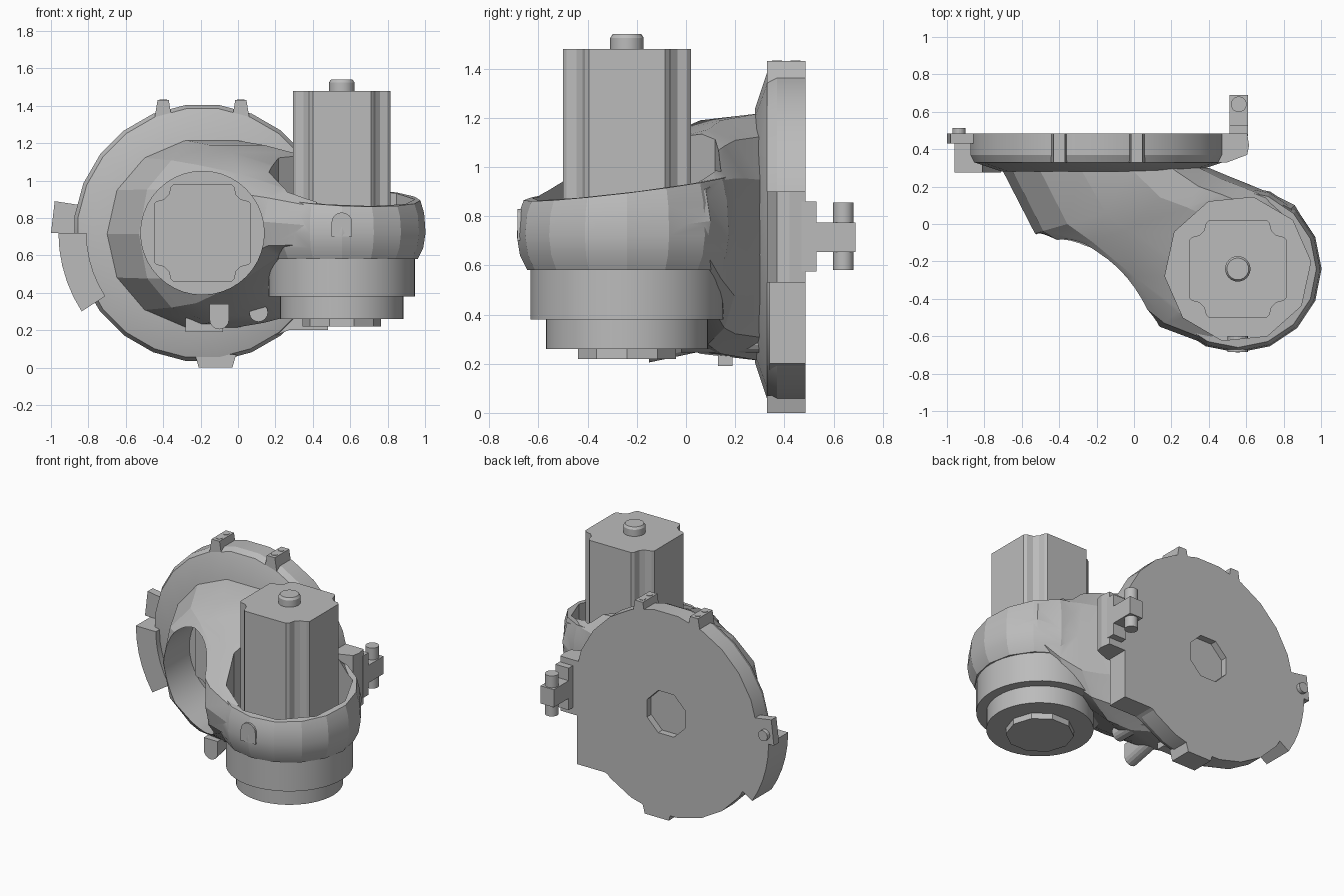
import bpy
import bmesh
from math import sin, cos, pi, radians, copysign

if "Cube" in bpy.data.objects:
    bpy.data.objects.remove(bpy.data.objects["Cube"], do_unlink=True)

grey = bpy.data.materials.new("plain_grey")
grey.use_nodes = True
grey.diffuse_color = (0.5, 0.5, 0.5, 1)
grey.node_tree.nodes["Principled BSDF"].inputs["Base Color"].default_value = (0.5, 0.5, 0.5, 1)

HUB_X, HUB_Z = -0.19, 0.72      # centre of the round base plate
MOT_X, MOT_Y = 0.555, -0.24     # centre of the motor
BACK = 0.485                    # rear plane of the base plate


def loft(name, rings):
    """Closed solid through rings that share a point count."""
    bm = bmesh.new()
    vs = [[bm.verts.new(p) for p in ring] for ring in rings]
    n = len(vs[0])
    for a, b in zip(vs, vs[1:]):
        for i in range(n):
            j = (i + 1) % n
            bm.faces.new((a[i], a[j], b[j], b[i]))
    bm.faces.new(vs[0])
    bm.faces.new(vs[-1])
    bmesh.ops.recalc_face_normals(bm, faces=bm.faces)
    mesh = bpy.data.meshes.new(name)
    bm.to_mesh(mesh)
    bm.free()
    mesh.materials.append(grey)
    ob = bpy.data.objects.new(name, mesh)
    bpy.context.collection.objects.link(ob)
    return ob


def prism(name, outline, axis, a, b):
    """Extrude a flat outline from a to b along y or z."""
    place = {"y": lambda u, v, w: (u, w, v),
             "z": lambda u, v, w: (u, v, w)}[axis]
    return loft(name, [[place(u, v, w) for u, v in outline] for w in (a, b)])


def circle(u, v, r, n=32, turn=0.0):
    return [(u + r * cos(2 * pi * i / n + turn), v + r * sin(2 * pi * i / n + turn))
            for i in range(n)]


def rect(u0, u1, v0, v1):
    return [(u0, v0), (u1, v0), (u1, v1), (u0, v1)]


def motor_outline(u, v):
    """Square with a scooped notch at each corner."""
    half = [(0.26, 0.155), (0.245, 0.17), (0.205, 0.18)]
    corner = half + [(y, x) for x, y in reversed(half)]
    pts = []
    for k in range(4):
        c, s = round(cos(k * pi / 2)), round(sin(k * pi / 2))
        pts += [(u + x * c - y * s, v + x * s + y * c) for x, y in corner]
    return pts


def boolean(target, tool, operation):
    tool.hide_render = True
    mod = target.modifiers.new(operation.lower(), "BOOLEAN")
    mod.operation, mod.object, mod.solver = operation, tool, "EXACT"
    bpy.context.view_layer.objects.active = target
    bpy.ops.object.modifier_apply(modifier=mod.name)
    bpy.data.objects.remove(tool, do_unlink=True)


# Round base plate with a recess in the back and a square lower corner
plate = loft("base_plate", [
    [(x, y, z) for x, z in circle(HUB_X, HUB_Z, r, 24, pi / 24)]
    for r, y in ((0.69, BACK), (0.69, 0.37), (0.67, 0.33), (0.52, 0.28))])
boolean(plate, prism("recess", circle(HUB_X, HUB_Z, 0.155, 8, pi / 8), "y", 0.44, 0.6),
        "DIFFERENCE")
prism("plate_corner", [(0.1, 0.4), (0.1, 0.13), (0.27, 0.2), (0.48, 0.2), (0.48, 0.6), (0.3, 0.6)],
      "y", 0.34, BACK)

# Arm: left edge, right edge, bottom, top and squareness of each section
stations = [
    ((-0.71, 0.30), (0.40, 0.30), 0.20, 1.23, 0.95),
    ((-0.53, -0.05), (0.52, 0.25), 0.23, 1.20, 0.85),
    ((-0.37, -0.15), (0.62, 0.21), 0.27, 1.16, 0.75),
    ((-0.11, -0.35), (0.74, 0.16), 0.40, 1.09, 0.65),
    ((0.14, -0.55), (0.86, 0.10), 0.57, 0.99, 0.6),
    ((0.38, -0.64), (0.95, -0.05), 0.59, 0.93, 0.6),
]


def section(left, right, low, high, power):
    ring = []
    for i in range(14):
        t = 2 * pi * i / 14
        u = copysign(abs(cos(t)) ** power, cos(t)) / 2 + 0.5
        v = copysign(abs(sin(t)) ** power, sin(t)) / 2 + 0.5
        ring.append((left[0] + (right[0] - left[0]) * u,
                     left[1] + (right[1] - left[1]) * u,
                     low + (high - low) * v))
    return ring


arm = loft("arm", [section(*s) for s in stations])


# Collar around the motor, its rim rising toward the arm
def collar_ring(r, z, tilt):
    return [(x, y, z + tilt * (0.12 * (y - MOT_Y) - 0.05 * (x - MOT_X)))
            for x, y in circle(MOT_X, MOT_Y, r, 16)]


collar = loft("collar", [collar_ring(r, z, tilt) for r, z, tilt in (
    (0.405, 0.58, 0), (0.435, 0.64, 0), (0.448, 0.72, 0), (0.44, 0.84, 0.6), (0.42, 0.915, 1))])
boolean(arm, collar, "UNION")
boolean(arm, prism("motor_pocket", circle(MOT_X, MOT_Y, 0.392, 10, 0.1), "z", 0.62, 2),
        "DIFFERENCE")
boolean(arm, prism("bore", circle(HUB_X, HUB_Z, 0.33, 40), "y", -1.5, 0.22), "DIFFERENCE")

# Motor face at the end of the bore
prism("bore_motor_face", motor_outline(HUB_X, HUB_Z), "y", 0.18, 0.225)

# Upright motor and shaft
prism("motor", motor_outline(MOT_X, MOT_Y), "z", 0.6, 1.48)
loft("motor_shaft", [[(x, y, z) for x, y in circle(MOT_X, MOT_Y, r, 24)]
                     for r, z in ((0.068, 1.47), (0.068, 1.525), (0.058, 1.54))])

# Stepped gearbox under the collar
for name, r, low, high, n in (("gearbox_upper", 0.392, 0.38, 0.60, 48),
                              ("gearbox_lower", 0.33, 0.26, 0.39, 48),
                              ("output_flange", 0.21, 0.22, 0.27, 10)):
    prism(name, circle(MOT_X, MOT_Y, r, n), "z", low, high)

# Top lugs with screw heads, and bottom lug
for x in (-0.40, 0.015):
    prism("top_lug", [(x - 0.045, 1.34), (x + 0.045, 1.34), (x + 0.03, 1.43), (x - 0.03, 1.43)],
          "y", 0.33, BACK)
    for y in (0.37, 0.445):
        prism("lug_screw", circle(x, y, 0.02, 12), "z", 1.425, 1.433)
prism("bottom_lug", [(-0.23, 0.07), (-0.21, 0.0), (-0.03, 0.0), (-0.01, 0.07)], "y", 0.33, BACK)

# Curved flange and clip on the right edge
arc = [radians(180 + 33 * i / 5) for i in range(6)]
prism("side_flange",
      [(HUB_X + 0.77 * cos(t), HUB_Z + 0.77 * sin(t)) for t in arc] +
      [(HUB_X + 0.62 * cos(t), HUB_Z + 0.62 * sin(t)) for t in reversed(arc)], "y", 0.275, BACK)
prism("side_clip", [(-1.0, 0.72), (-0.85, 0.72), (-0.85, 0.87), (-0.98, 0.89)], "y", 0.43, BACK)
prism("clip_pin", circle(-0.935, 0.78, 0.035, 16), "y", 0.48, 0.512)

# Hinge bracket and pin on the left edge
prism("hinge_base", [(0.40, 0.33), (0.5, 0.33), (0.605, 0.37), (0.615, 0.42), (0.605, BACK),
                     (0.40, BACK)], "z", 0.53, 0.90)
prism("hinge_plate", rect(0.51, 0.61, 0.47, 0.53), "z", 0.575, 0.86)
prism("hinge_arm", rect(0.51, 0.61, 0.52, 0.69), "z", 0.655, 0.775)
prism("hinge_pin", circle(0.56, 0.64, 0.042, 20), "z", 0.58, 0.855)


# Small fittings on the collar and beneath the arm
def arch(u, v, half, length, sign):
    return [(u - half, v)] + [(u - half * cos(pi * i / 8),
                               v + sign * (length + half * sin(pi * i / 8)))
                              for i in range(9)] + [(u + half, v)]


prism("collar_bump", arch(0.555, 0.70, 0.055, 0.075, 1), "y", -0.685, -0.6)
loft("lower_tab", [[(x, y, z) for x, z in arch(-0.10, 0.34, 0.052, length, -1)]
                   for y, length in ((-0.15, 0.083), (0.1, 0.03))])
prism("lower_block", rect(-0.28, -0.08, 0.19, 0.31), "y", 0.13, 0.19)
prism("lower_rod", circle(0.11, 0.295, 0.05, 16), "y", -0.02, 0.30)

# Smooth the rounded parts, keep creases sharp
for ob in bpy.context.collection.objects:
    ob.select_set(ob.type == "MESH")
bpy.context.view_layer.objects.active = arm
bpy.ops.object.shade_smooth_by_angle(angle=radians(20))
